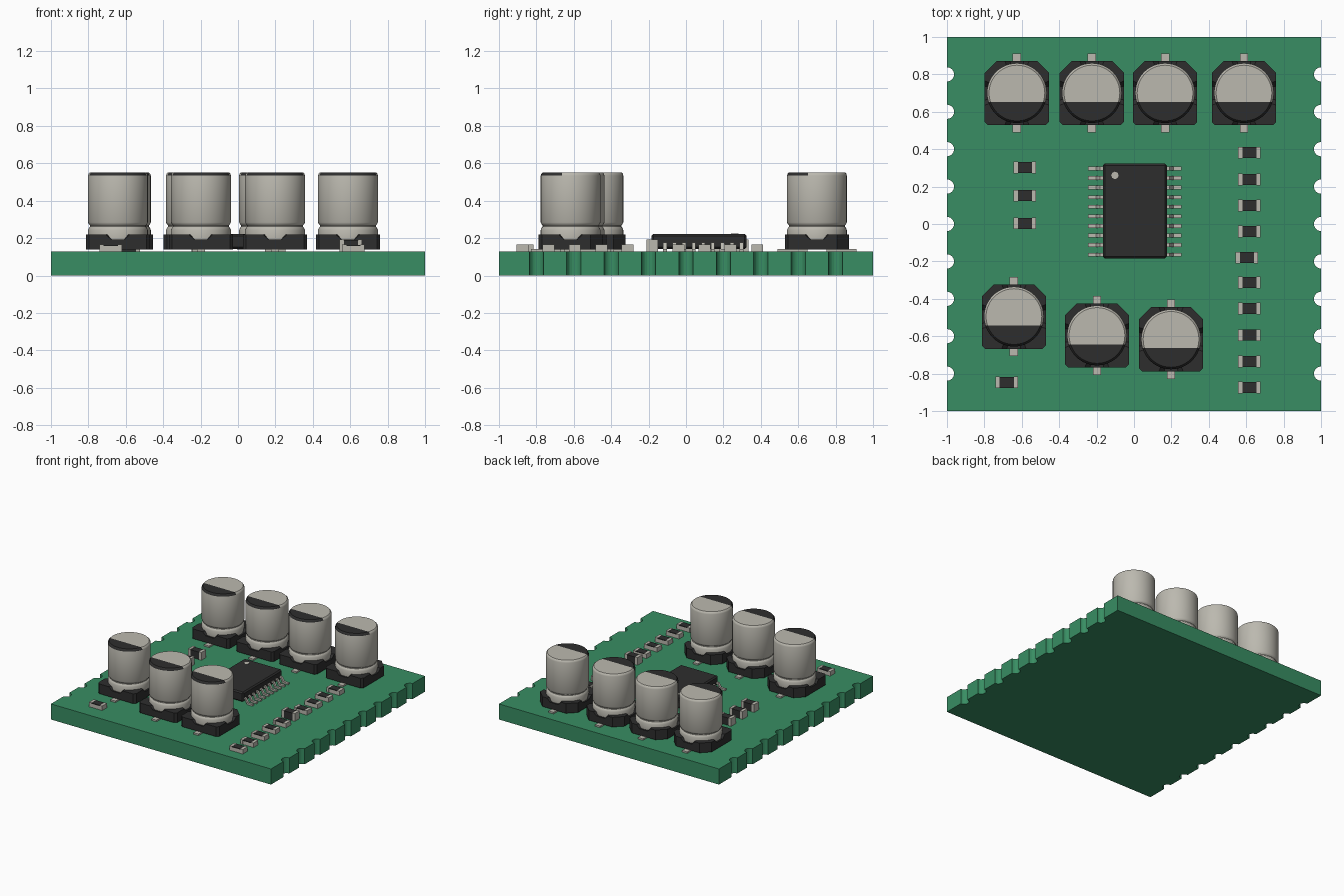
import bpy, bmesh, math
from mathutils import Vector

cube = bpy.data.objects.get("Cube")
if cube:
    bpy.data.objects.remove(cube, do_unlink=True)


def material(name, rgb):
    m = bpy.data.materials.new(name)
    m.diffuse_color = (*rgb, 1)
    m.use_nodes = True
    m.node_tree.nodes["Principled BSDF"].inputs["Base Color"].default_value = (*rgb, 1)
    return m


GREEN = material("board green", (0.04, 0.27, 0.125))
GREY = material("metal grey", (0.50, 0.485, 0.43))
DARK = material("plastic black", (0.027, 0.027, 0.027))
TOP = 0.128  # board surface height


def finish(name, bm, *mats):
    bmesh.ops.recalc_face_normals(bm, faces=bm.faces)
    me = bpy.data.meshes.new(name)
    bm.to_mesh(me)
    bm.free()
    for m in mats:
        me.materials.append(m)
    ob = bpy.data.objects.new(name, me)
    bpy.context.collection.objects.link(ob)
    return ob


def add_box(bm, lo, hi, mat=0):
    verts = bmesh.ops.create_cube(bm, size=1)["verts"]
    for v in verts:
        v.co = [l + (c + 0.5) * (h - l) for l, h, c in zip(lo, hi, v.co)]
    for f in {f for v in verts for f in v.link_faces}:
        f.material_index = mat


def add_prism(bm, points, offset):
    face = bm.faces.new([bm.verts.new(p) for p in points])
    ext = bmesh.ops.extrude_face_region(bm, geom=[face])["geom"]
    bmesh.ops.translate(bm, vec=offset, verts=[v for v in ext if isinstance(v, bmesh.types.BMVert)])


def place(source, name, x, y):
    ob = bpy.data.objects.new(name, source.data)
    bpy.context.collection.objects.link(ob)
    ob.location = (x, y, 0)


def smooth(ob, angle):
    bpy.ops.object.select_all(action="DESELECT")
    ob.select_set(True)
    bpy.context.view_layer.objects.active = ob
    bpy.ops.object.shade_smooth_by_angle(angle=math.radians(angle))


# Circuit board with half-round notches along both sides
edge = [(1, -1, 0)]
for i in range(9):
    for k in range(13):
        a = math.pi * k / 12
        edge.append((1 - 0.038 * math.sin(a), -0.8 + 0.2 * i - 0.038 * math.cos(a), 0))
edge.append((1, 1, 0))
bm = bmesh.new()
add_prism(bm, edge + [(-x, -y, z) for x, y, z in edge], (0, 0, TOP))
finish("circuit_board", bm, GREEN)

# Capacitor can: lathed profile with a crimp groove and a dark segment on top
profile = [(0, 0.15), (0.152, 0.15), (0.16, 0.165), (0.16, 0.243), (0.155, 0.255), (0.149, 0.261),
           (0.149, 0.268), (0.155, 0.274), (0.16, 0.284), (0.16, 0.534), (0.157, 0.544),
           (0.149, 0.552), (0, 0.552)]
bm = bmesh.new()
pts = [bm.verts.new((r, 0, z)) for r, z in profile]
line = [bm.edges.new(p) for p in zip(pts, pts[1:])]
bmesh.ops.spin(bm, geom=pts + line, axis=(0, 0, 1), cent=(0, 0, 0), angle=math.tau, steps=48)
bmesh.ops.remove_doubles(bm, verts=bm.verts, dist=0.0005)
cap = [f for f in bm.faces if f.calc_center_median().z > 0.536]
geom = set(cap) | {e for f in cap for e in f.edges} | {v for f in cap for v in f.verts}
bmesh.ops.bisect_plane(bm, geom=list(geom), plane_co=(0, -0.047, 0), plane_no=(0, 1, 0))
for f in bm.faces:
    c = f.calc_center_median()
    f.material_index = int(c.z > 0.536 and c.y < -0.047)
can = finish("capacitor_can_1", bm, GREY, DARK)
smooth(can, 35)

# Capacitor base: chamfered square whose rim dips at the middle of each side
H, LOW, HIGH = 0.172, 0.193, 0.22
half = [(0, -H, LOW), (0.037, -H, LOW), (0.065, -H, HIGH), (H - 0.018, -H, HIGH),
        (H, -H + 0.018, HIGH), (H, -0.065, HIGH), (H, -0.037, LOW), (H, 0.037, LOW),
        (H, 0.065, HIGH), (H, H - 0.065, HIGH), (H - 0.065, H, HIGH), (0.065, H, HIGH),
        (0.037, H, LOW), (0, H, LOW)]
outline = half + [(-x, y, z) for x, y, z in half[-2:0:-1]]
bm = bmesh.new()
bottom = [bm.verts.new((x, y, 0.14)) for x, y, z in outline]
rim = [bm.verts.new(p) for p in outline]
inner = []
for x, y, z in outline:
    d = Vector((x, y)).normalized() * 0.15
    inner.append(bm.verts.new((d.x, d.y, z)))
bm.faces.new(bottom)
n = len(outline)
for i in range(n):
    j = (i + 1) % n
    bm.faces.new((bottom[i], bottom[j], rim[j], rim[i]))
    bm.faces.new((rim[i], rim[j], inner[j], inner[i]))
base = finish("capacitor_base_1", bm, DARK)

# Capacitor pins: flat tabs under the base
bm = bmesh.new()
for s in (-1, 1):
    add_box(bm, (-0.0225, min(s * 0.05, s * 0.212), TOP), (0.0225, max(s * 0.05, s * 0.212), 0.141))
pins = finish("capacitor_pins_1", bm, GREY)

spots = [(-0.626, 0.70), (-0.225, 0.70), (0.166, 0.70), (0.588, 0.70),
         (-0.642, -0.495), (-0.198, -0.596), (0.198, -0.617)]
for part in (can, base, pins):
    part.location = (*spots[0], 0)
    for i, (x, y) in enumerate(spots[1:], 2):
        place(part, part.name[:-1] + str(i), x, y)

# Chip body with bevelled edges
bm = bmesh.new()
add_box(bm, (-0.166, -0.184, 0.142), (0.176, 0.323, 0.222))
bmesh.ops.bevel(bm, geom=bm.edges[:], offset=0.01, segments=1, affect="EDGES")
finish("chip_body", bm, DARK)

# Chip orientation dot
bm = bmesh.new()
add_prism(bm, [(-0.102 + 0.02 * math.cos(k * math.pi / 4), 0.26 + 0.02 * math.sin(k * math.pi / 4), 0.221)
               for k in range(8)], (0, 0, 0.003))
finish("chip_dot", bm, GREY)

# Chip leads: gull-wing profile repeated along both sides
wing = [(0.15, 0.176), (0.186, 0.176), (0.207, 0.141), (0.25, 0.141), (0.25, TOP),
        (0.199, TOP), (0.18, 0.163), (0.15, 0.163)]
bm = bmesh.new()
for i in range(10):
    y = 0.297 - 0.0512 * i
    for s in (-1, 1):
        add_prism(bm, [(0.004 + s * x, y - 0.01, z) for x, z in wing], (0, 0.02, 0))
finish("chip_leads", bm, GREY)

# Flat resistor: pale body and end caps with a dark plate on top
bm = bmesh.new()
add_box(bm, (-0.04, -0.03, TOP), (0.04, 0.03, 0.158))
add_box(bm, (-0.038, -0.03, 0.157), (0.038, 0.03, 0.164), 1)
for s in (-1, 1):
    add_box(bm, (s * 0.049 - 0.011, -0.031, TOP), (s * 0.049 + 0.011, 0.031, 0.165))
resistor = finish("resistor_1", bm, GREY, DARK)

# Tall chip capacitor: dark block between metal end caps
bm = bmesh.new()
add_box(bm, (-0.04, -0.029, TOP), (0.04, 0.029, 0.188), 1)
for s in (-1, 1):
    add_box(bm, (s * 0.049 - 0.011, -0.031, TOP), (s * 0.049 + 0.011, 0.031, 0.192))
block = finish("small_capacitor_1", bm, GREY, DARK)

resistor.location = (-0.68, -0.847, 0)
rows = [0.382, 0.238, 0.099, -0.04, -0.313, -0.452, -0.594, -0.735, -0.874]
for i, y in enumerate(rows, 2):
    place(resistor, f"resistor_{i}", 0.617, y)
block.location = (0.604, -0.18, 0)
for i, y in enumerate((0.302, 0.152, 0.003), 2):
    place(block, f"small_capacitor_{i}", -0.583, y)
